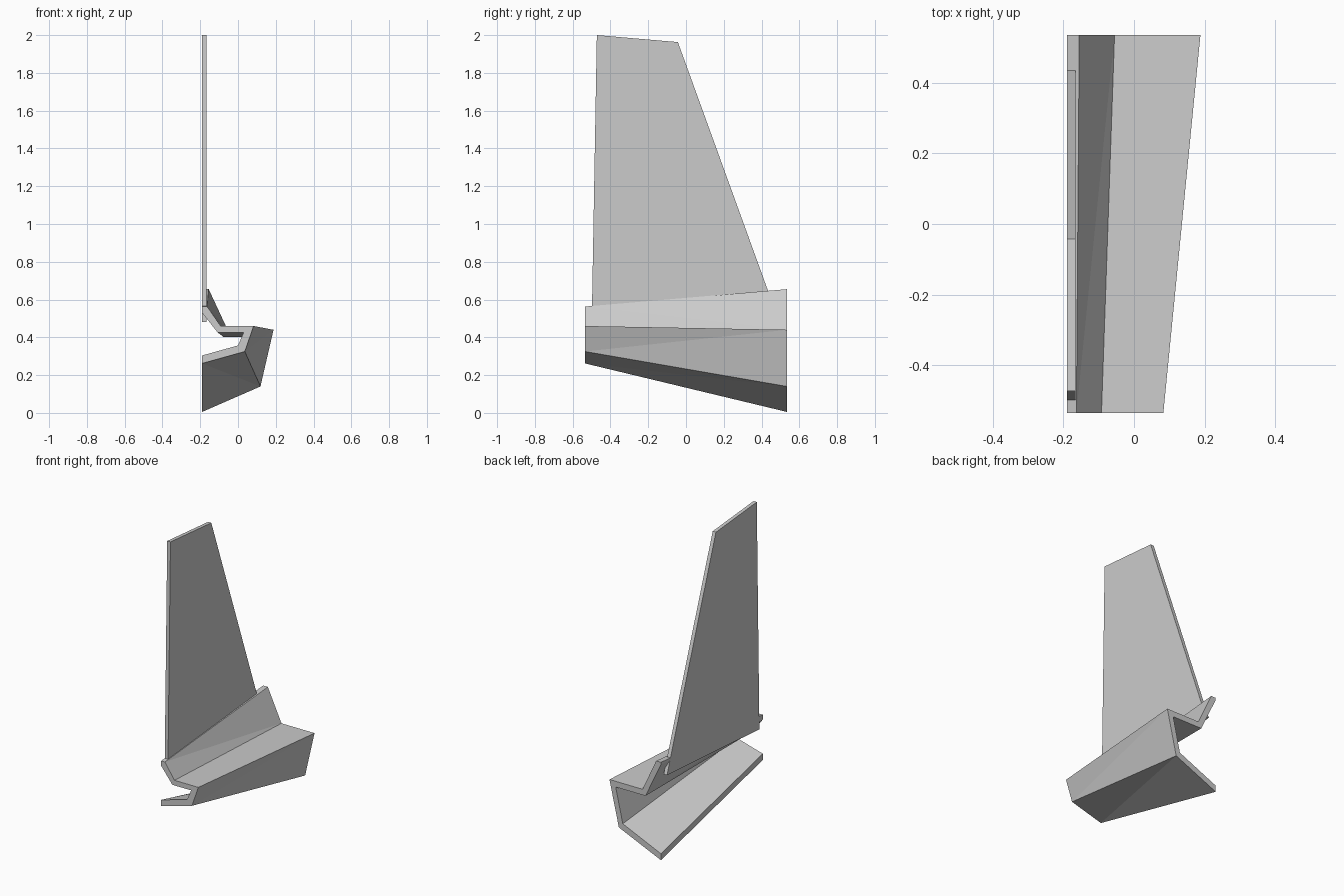
import bpy, bmesh

if "Cube" in bpy.data.objects:
    bpy.data.objects.remove(bpy.data.objects["Cube"])

grey = bpy.data.materials.new("light grey")
grey.diffuse_color = (0.6, 0.6, 0.6, 1)
grey.use_nodes = True
grey.node_tree.nodes["Principled BSDF"].inputs["Base Color"].default_value = grey.diffuse_color


def finish(name, bm):
    bmesh.ops.recalc_face_normals(bm, faces=bm.faces)
    mesh = bpy.data.meshes.new(name)
    bm.to_mesh(mesh)
    bm.free()
    mesh.materials.append(grey)
    bpy.context.collection.objects.link(bpy.data.objects.new(name, mesh))


# Folded bracket: an open strip section (x, z), lofted from front to back
# Outer skin runs from the lower flange up to the lip, inner skin runs back
front = [(-0.19, 0.262), (0.036, 0.325), (0.083, 0.46), (-0.092, 0.46), (-0.163, 0.563),
         (-0.19, 0.563), (-0.19, 0.53), (-0.108, 0.426), (0.03, 0.426), (0.0, 0.357), (-0.19, 0.304)]
back = [(-0.19, 0.005), (0.119, 0.14), (0.188, 0.44), (-0.055, 0.44), (-0.155, 0.655),
        (-0.19, 0.655), (-0.19, 0.64), (-0.077, 0.402), (0.142, 0.402), (0.09, 0.172), (-0.19, 0.048)]
bm = bmesh.new()
f = [bm.verts.new((x, -0.535, z)) for x, z in front]
b = [bm.verts.new((x, 0.535, z)) for x, z in back]
n = len(f)
for i in range(n):
    j = (i + 1) % n
    if i in (3, 8, 9):      # panels creased along the other diagonal
        bm.faces.new((f[i], f[j], b[i]))
        bm.faces.new((f[j], b[j], b[i]))
    else:
        bm.faces.new((f[i], f[j], b[j]))
        bm.faces.new((f[i], b[j], b[i]))
bm.faces.new(f)
bm.faces.new(b)
finish("folded_bracket", bm)

# Tall tapered fin: side outline (y, z) given a thin width
outline = [(-0.499, 0.48), (-0.472, 2.0), (-0.043, 1.963), (0.471, 0.545)]
bm = bmesh.new()
face = bm.faces.new([bm.verts.new((-0.19, y, z)) for y, z in outline])
new = bmesh.ops.extrude_face_region(bm, geom=[face])["geom"]
bmesh.ops.translate(bm, vec=(0.024, 0, 0),
                    verts=[v for v in new if isinstance(v, bmesh.types.BMVert)])
finish("fin", bm)
